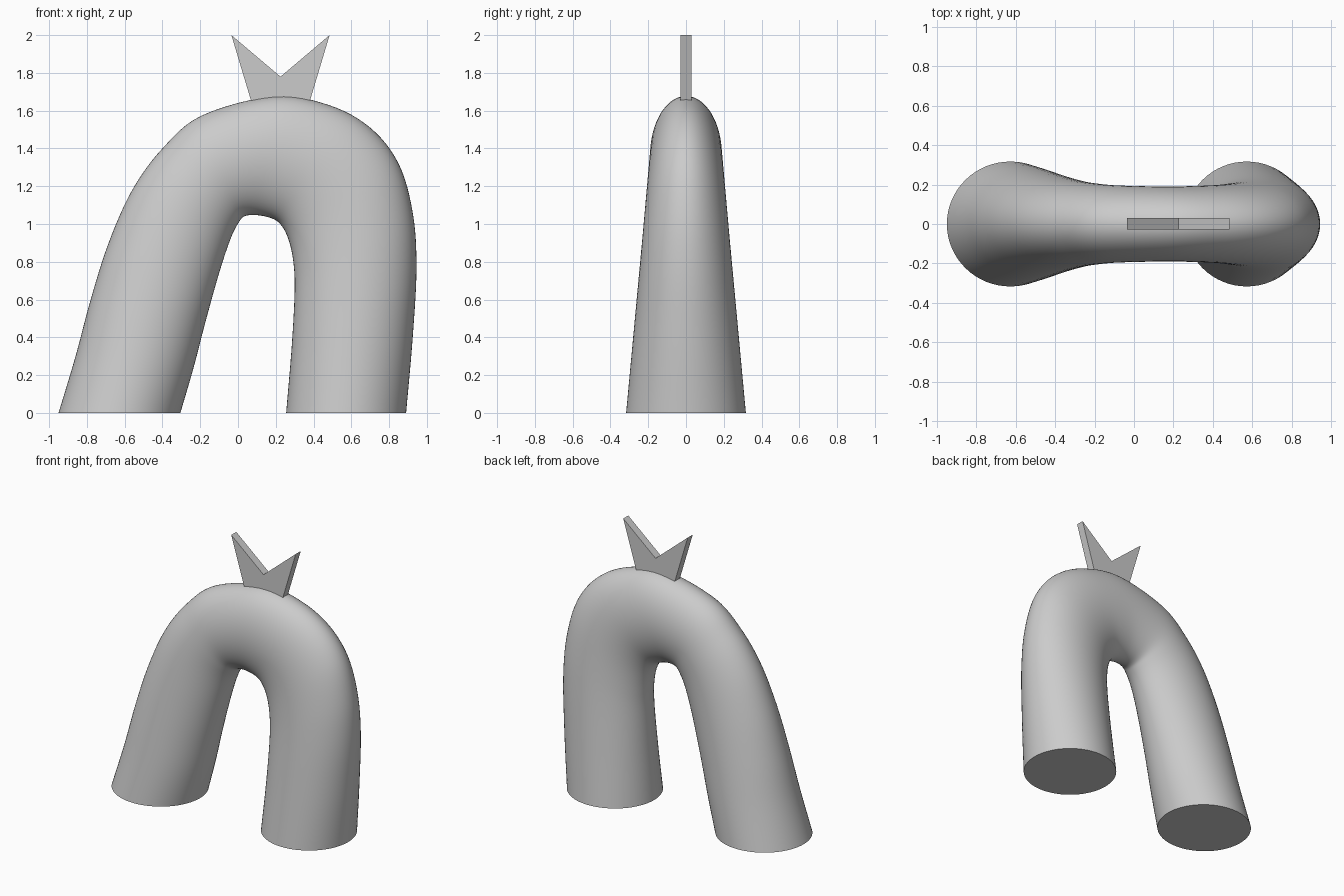
import bpy, bmesh
from math import sin, cos, pi
from mathutils import Vector

cube = bpy.data.objects.get("Cube")
if cube:
    bpy.data.objects.remove(cube, do_unlink=True)

# Plain grey material
grey = bpy.data.materials.new("plain_grey")
grey.use_nodes = True
colour = (0.6, 0.6, 0.6, 1)
grey.diffuse_color = colour
grey.node_tree.nodes["Principled BSDF"].inputs["Base Color"].default_value = colour


def make_object(name, bm):
    bmesh.ops.recalc_face_normals(bm, faces=bm.faces)
    mesh = bpy.data.meshes.new(name)
    bm.to_mesh(mesh)
    bm.free()
    mesh.materials.append(grey)
    obj = bpy.data.objects.new(name, mesh)
    bpy.context.collection.objects.link(obj)
    return obj


def smooth_path(points, steps):
    """Spline through all the points, with straight-running ends."""
    pts = [2 * points[0] - points[1], *points, 2 * points[-1] - points[-2]]
    path = []
    for a, b, c, d in zip(pts, pts[1:], pts[2:], pts[3:]):
        for i in range(steps):
            t = i / steps
            path.append(b + (c - a) * t / 2 + (2 * a - 5 * b + 4 * c - d) * t**2 / 2
                        + (3 * b - a - 3 * c + d) * t**3 / 2)
    return path + [points[-1]]


# Outer and inner edge of the bent tube: outer x, z, inner x, z
edges = [Vector(row) for row in (
    (-.95, 0, -.305, 0),
    (-.86, .3, -.235, .24),
    (-.78, .6, -.17, .49),
    (-.685, .9, -.1, .74),
    (-.56, 1.18, -.04, .92),
    (-.4, 1.4, .005, 1.01),
    (-.19, 1.575, .04, 1.043),
    (.19, 1.676, .11, 1.046),
    (.48, 1.63, .19, 1.025),
    (.7, 1.51, .235, .985),
    (.85, 1.32, .27, .91),
    (.925, 1.06, .293, .8),
    (.945, .77, .3, .65),
    (.925, .4, .285, .36),
    (.89, 0, .255, 0),
)]

# Arched body: elliptical rings, narrowing with height
SIDES = 64
bm = bmesh.new()
rings = []
for xo, zo, xi, zi in smooth_path(edges, 6):
    outer, inner = Vector((xo, 0, zo)), Vector((xi, 0, zi))
    mid, half = (outer + inner) / 2, (outer - inner) / 2
    width = Vector((0, .317 - .093 * mid.z, 0))
    rings.append([bm.verts.new(mid + half * cos(a) + width * sin(a))
                  for a in (2 * pi * k / SIDES for k in range(SIDES))])
for r, s in zip(rings, rings[1:]):
    for k in range(SIDES):
        n = (k + 1) % SIDES
        bm.faces.new((r[k], r[n], s[n], s[k]))
bm.faces.new(rings[0])
bm.faces.new(rings[-1])
body = make_object("arched_body", bm)
bpy.context.view_layer.objects.active = body
body.select_set(True)
bpy.ops.object.shade_smooth_by_angle(angle=pi / 4)
body.select_set(False)

# Two-pointed flat crest, sunk into the top of the arch
bm = bmesh.new()
profile = [(.085, 1.6), (.365, 1.6), (.485, 2), (.225, 1.78), (-.035, 2)]
face = bm.faces.new([bm.verts.new((x, -.028, z)) for x, z in profile])
back = bmesh.ops.extrude_face_region(bm, geom=[face])["geom"]
bmesh.ops.translate(bm, vec=(0, .058, 0),
                    verts=[v for v in back if isinstance(v, bmesh.types.BMVert)])
make_object("forked_crest", bm)
